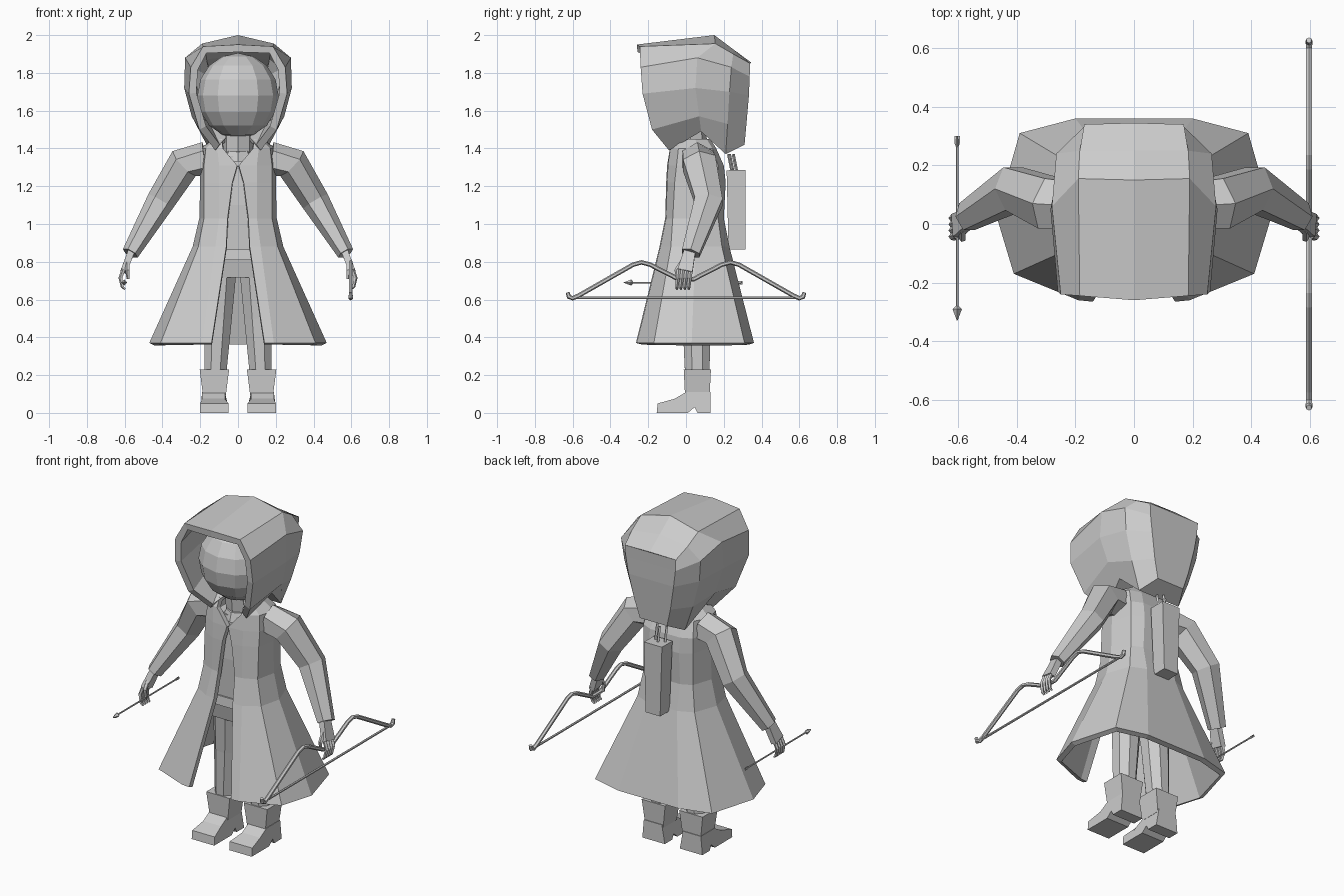
import bpy, bmesh, math
from mathutils import Vector

if "Cube" in bpy.data.objects:
    bpy.data.objects.remove(bpy.data.objects["Cube"])

grey = bpy.data.materials.new("matte_grey")
grey.diffuse_color = (0.6, 0.6, 0.6, 1)
grey.use_nodes = True
grey.node_tree.nodes["Principled BSDF"].inputs["Base Color"].default_value = grey.diffuse_color
X, Y = Vector((1, 0, 0)), Vector((0, 1, 0))


def finish(name, bm, mirror=False, thick=0, centre=None):
    """Store a bmesh as a flat-shaded object, optionally mirrored and given thickness."""
    bmesh.ops.remove_doubles(bm, verts=bm.verts, dist=0.0005)
    if centre is None:
        bmesh.ops.recalc_face_normals(bm, faces=bm.faces)
    else:
        bm.normal_update()
        c = Vector(centre)
        if sum(f.normal.dot(f.calc_center_median() - c) * f.calc_area() for f in bm.faces) < 0:
            bmesh.ops.reverse_faces(bm, faces=bm.faces)
    me = bpy.data.meshes.new(name)
    bm.to_mesh(me)
    bm.free()
    me.materials.append(grey)
    ob = bpy.data.objects.new(name, me)
    bpy.context.collection.objects.link(ob)
    if mirror:
        ob.modifiers.new("mirror", 'MIRROR')
    if thick:
        s = ob.modifiers.new("thickness", 'SOLIDIFY')
        s.thickness, s.offset = thick, -1
    return ob


def loft(rings, closed=False):
    bm = bmesh.new()
    vs = [[bm.verts.new(p) for p in r] for r in rings]
    n = len(rings[0])
    for a, b in zip(vs, vs[1:]):
        for i in range(n if closed else n - 1):
            j = (i + 1) % n
            bm.faces.new((a[i], a[j], b[j], b[i]))
    if closed:
        bm.faces.new(vs[0][::-1])
        bm.faces.new(vs[-1])
    return bm


def tube(name, pts, radii, sides=6, ref=Y, phase=0, mirror=False):
    """Sweep a polygon along a path; radii are (across, along ref) per point."""
    pts = [Vector(p) for p in pts]
    if not isinstance(radii, list):
        radii = [radii] * len(pts)
    rings = []
    for i, p in enumerate(pts):
        t = (pts[min(i + 1, len(pts) - 1)] - pts[max(i - 1, 0)]).normalized()
        u = t.cross(ref).normalized()
        v = u.cross(t)
        ru, rv = radii[i] if isinstance(radii[i], tuple) else (radii[i], radii[i])
        angs = [2 * math.pi * k / sides + phase for k in range(sides)]
        rings.append([p + u * ru * math.cos(a) + v * rv * math.sin(a) for a in angs])
    return finish(name, loft(rings, True), mirror)


def block(name, pts, halves, mirror=False, ref=Y):
    r = [(a * 1.4142, b * 1.4142) for a, b in halves]
    return tube(name, pts, r, 4, ref, math.pi / 4, mirror)


# Hood: half rings from the face opening to the back, top to bottom
front = [(0, -.26, 1.95), (.185, -.245, 1.94), (.25, -.24, 1.83), (.26, -.23, 1.69), (.205, -.18, 1.5), (.12, -.09, 1.39)]
mid = [(0, .15, 2.0), (.19, .155, 1.955), (.28, .06, 1.88), (.285, .05, 1.72), (.245, .07, 1.57), (.17, .08, 1.49)]
rear = [(0, .25, 1.925), (.185, .25, 1.9), (.265, .24, 1.83), (.25, .23, 1.7), (.2, .22, 1.53), (.14, .21, 1.37)]
back = [(0, .345, 1.855), (.17, .34, 1.85), (.165, .337, 1.78), (.15, .333, 1.68), (.12, .32, 1.53), (.09, .31, 1.42)]
rings = [front + [front[-1]]]
rings += [r + [(0, r[-1][1], r[-1][2])] for r in (mid, rear, back)]
rings.append([(0, p[1], p[2]) for p in back + [back[-1]]])
finish("hood", loft(rings), True, .04, (0, .05, 1.68))

# Head and neck
bm = bmesh.new()
bmesh.ops.create_uvsphere(bm, u_segments=12, v_segments=8, radius=1)
for v in bm.verts:
    v.co = Vector((v.co.x * .215, v.co.y * .2 - .01, v.co.z * .225 + 1.68))
finish("head", bm)
tube("neck", [(0, .04, 1.3), (0, .02, 1.5)], .085, 8)
tube("neck_band", [(0, .02, 1.34), (0, .015, 1.39)], [(.1, .1), (.07, .08)], 8)

# Coat: half outlines (x, y) per height, from back centre to front edge
outlines = [
    (.37, [(0, .36), (.2, .36), (.39, .31), (.47, .03), (.41, -.17), (.19, -.26), (.14, -.265)]),
    (.88, [(0, .23), (.1, .23), (.19, .19), (.24, .05), (.21, -.08), (.12, -.135), (.062, -.14)]),
    (1.03, [(0, .2), (.1, .2), (.165, .17), (.205, .05), (.18, -.07), (.1, -.105), (.055, -.11)]),
    (1.22, [(0, .21), (.1, .21), (.165, .17), (.2, .05), (.18, -.06), (.1, -.1), (.03, -.105)]),
    (1.31, [(0, .2), (.1, .2), (.165, .17), (.2, .05), (.18, -.05), (.1, -.095), (.004, -.1)]),
    (1.4, [(0, .16), (.08, .16), (.15, .14), (.2, .06), (.17, -.04), (.11, -.08), (.08, -.085)]),
    (1.45, [(0, .13), (.06, .13), (.1, .11), (.13, .05), (.12, -.03), (.1, -.05), (.085, -.055)])]
finish("coat", loft([[(x, y, z) for x, y in o] for z, o in outlines]), True, .03, (0, .04, .9))

# Sleeves
tube("sleeve", [(.17, .06, 1.345), (.285, .07, 1.32), (.41, .12, 1.12), (.57, .025, .845)],
     [(.09, .09), (.09, .1), (.075, .085), (.045, .055)], 6, Y, 0, True)

# Hands: palm, curled fingers and thumb
block("palm", [(.565, .02, .855), (.605, -.005, .75)], [(.018, .03), (.017, .04)], True)
for i in range(4):
    y = -.038 + .021 * i
    tube("finger_%d" % (i + 1), [(.605, y, .76), (.622, y - .005, .715), (.612, y - .01, .668), (.598, y - .01, .655)],
         [.012, .011, .009, .006], 5, Y, 0, True)
tube("thumb", [(.585, -.02, .8), (.585, -.05, .755), (.582, -.045, .71)], [.013, .012, .008], 5, Y, 0, True)

# Torso under the coat, belt and trousers
block("shirt", [(0, .04, .84), (0, .04, 1.1), (0, .04, 1.36)], [(.14, .1), (.14, .11), (.12, .1)])
block("belt", [(0, .04, .81), (0, .04, .865)], [(.155, .115), (.15, .11)])
block("hips", [(0, .045, .72), (0, .04, .82)], [(.14, .09), (.15, .105)])
tube("trouser_leg", [(.09, .05, .77), (.105, .055, .5), (.12, .06, .2)],
     [(.09, .1), (.078, .08), (.062, .07)], 8, Y, math.pi / 8, True)

# Boots: cuff shaft plus a foot extruded from its side profile
block("boot_shaft", [(.125, .06, .09), (.125, .06, .23)], [(.06, .065), (.078, .072)], True)
profile = [(-.155, 0), (.01, 0), (.045, .03), (.06, 0), (.13, 0), (.13, .11), (.0, .11), (-.06, .075), (-.15, .05)]
sole = []
for x0, s in ((.05, .02), (.2, -.01)):
    sole.append([(x0 + (s if z > .07 else 0), y, z) for y, z in profile])
finish("boot_foot", loft(sole, True), True)

# Quiver on the back with shafts sticking out of it
block("quiver", [(0, .27, .865), (0, .265, 1.285)], [(.048, .045), (.06, .05)])
for x, y in ((-.03, .245), (.03, .25), (0, .27)):
    tube("spare_shaft", [(x, y, 1.27), (x, y - .02, 1.37)], .008, 4)

# Bow: half path mirrored across y, plus string
half = [(.627, .638), (.62, .615), (.6, .607), (.57, .62), (.28, .785), (.235, .797), (.19, .785), (.04, .708)]
path = [(.597, -y, z) for y, z in half] + [(.597, y, z) for y, z in reversed(half)]
rad = [.01, .013] + [.012] * (len(path) - 4) + [.013, .01]
tube("bow", path, rad, 6, X)
tube("bow_string", [(.597, -.6, .61), (.597, .6, .61)], .007, 6, X)

# Arrow with head and fletching
ax, az = -.603, .69
tube("arrow_shaft", [(ax, -.3, az), (ax, .29, az)], .005, 5, X)
tube("arrow_head", [(ax, -.33, az), (ax, -.29, az), (ax, -.28, az)], [.001, .016, .006], 4, X)
for r in ((.009, .002), (.002, .009)):
    tube("arrow_feather", [(ax, .26, az), (ax, .275, az), (ax, .3, az)], [(.003, .003), r, r], 4, X)
